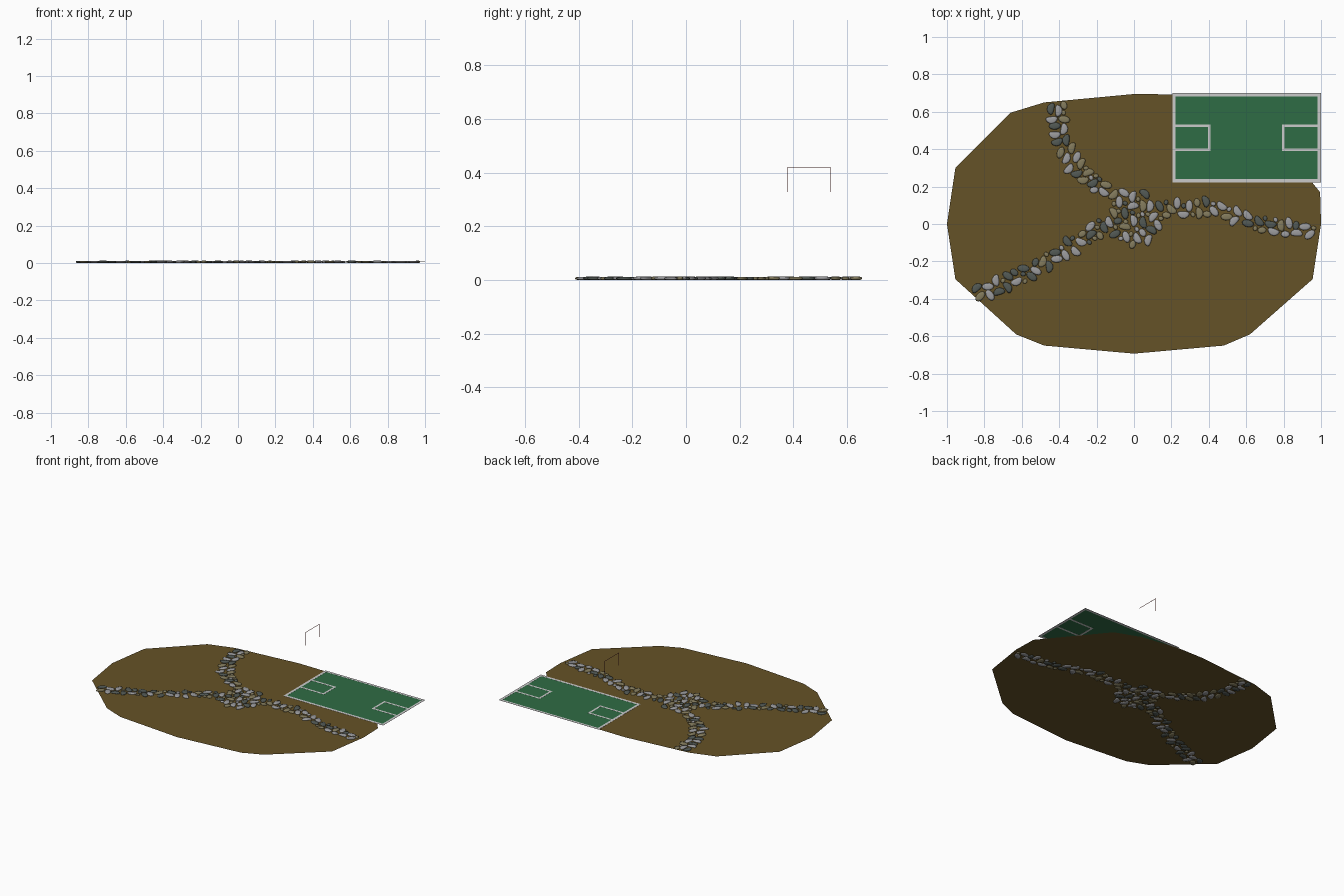
import bpy, bmesh, math, random
from mathutils import Vector

if "Cube" in bpy.data.objects:
    bpy.data.objects.remove(bpy.data.objects["Cube"])

random.seed(7)


def material(name, rgb):
    m = bpy.data.materials.new(name)
    m.diffuse_color = (*rgb, 1)
    m.use_nodes = True
    m.node_tree.nodes["Principled BSDF"].inputs["Base Color"].default_value = m.diffuse_color
    return m


def finish(bm, name, mat=None):
    mesh = bpy.data.meshes.new(name)
    bm.to_mesh(mesh)
    bm.free()
    if mat:
        mesh.materials.append(mat)
    ob = bpy.data.objects.new(name, mesh)
    bpy.context.collection.objects.link(ob)
    return ob


def box(bm, x0, x1, y0, y1, z0, z1):
    r = bmesh.ops.create_cube(bm, size=1)
    for v in r["verts"]:
        v.co = Vector(((x0 + x1) / 2 + v.co.x * (x1 - x0),
                       (y0 + y1) / 2 + v.co.y * (y1 - y0),
                       (z0 + z1) / 2 + v.co.z * (z1 - z0)))


# ground: flat many-sided sheet
outline = [(-1, 0), (-.955, -.295), (-.63, -.59), (-.48, -.65), (0, -.693),
           (.48, -.65), (.62, -.59), (.955, -.295), (1, 0), (.995, .17),
           (.66, .58), (.48, .65), (.2, .693), (0, .695), (-.48, .65),
           (-.66, .595), (-.955, .3)]
bm = bmesh.new()
bm.faces.new([bm.verts.new((x, y, .005)) for x, y in outline])
finish(bm, "ground", material("soil", (.13, .085, .02)))

# sports field
X0, X1, Y0, Y1, W = .205, 1.0, .222, .7, .018
bm = bmesh.new()
bm.faces.new([bm.verts.new((x, y, .007)) for x, y in
              ((X0, Y0), (X1, Y0), (X1, Y1), (X0, Y1))])
finish(bm, "field", material("turf", (.028, .15, .058)))

# field markings: border and two end boxes
bm = bmesh.new()
za, zb = .0065, .0075
box(bm, X0, X1, Y0, Y0 + W, za, zb)
box(bm, X0, X1, Y1 - W, Y1, za, zb)
box(bm, X0, X0 + W, Y0 + W, Y1 - W, za, zb)
box(bm, X1 - W, X1, Y0 + W, Y1 - W, za, zb)
for edge, inner in ((X0 + W, .41), (X1 - W, .79)):
    s = .014 if inner > edge else -.014
    a, b = sorted((edge, inner))
    box(bm, a, b, .39, .404, za, zb)
    box(bm, a, b, .519, .533, za, zb)
    a, b = sorted((inner - s, inner))
    box(bm, a, b, .404, .519, za, zb)
finish(bm, "field_markings")

# thin floating goal frame
bm = bmesh.new()
T = .002
for y in (.377, .54):
    box(bm, .269, .271, y - T / 2, y + T / 2, .328, .42)
box(bm, .269, .271, .376, .541, .418, .42)
finish(bm, "goal_frame", material("goal_red", (.3, .06, .05)))

# path centre lines (the central plaza is a disc)
paths = [[(-.835, -.375), (-.6, -.28), (-.4, -.16), (-.15, 0)],
         [(-.41, .635), (-.4, .5), (-.33, .32), (-.2, .21), (-.1, .15)],
         [(.12, .08), (.4, .085), (.65, .01), (.955, -.05)]]
segments = [(Vector(a), Vector(b)) for p in paths for a, b in zip(p, p[1:])]
lengths = [(b - a).length for a, b in segments]


def random_spot():
    if random.random() < .28:
        r, t = .145 * math.sqrt(random.random()), random.uniform(0, math.tau)
        return Vector((r * math.cos(t), .035 + r * math.sin(t)))
    a, b = random.choices(segments, lengths)[0]
    d = (b - a).normalized()
    return a.lerp(b, random.random()) + Vector((-d.y, d.x)) * random.uniform(-.036, .036)


def stone(bm, c, ang, length, width, bend, top):
    # rounded bean: stacked 10-sided rings, squeezed at top and bottom
    rings = []
    for k, z in ((.65, 0), (.95, .003), (1, .006), (.92, top - .002), (.6, top)):
        ring = []
        for i in range(10):
            t = math.tau * i / 10
            u, v = k * length * math.cos(t), k * width * math.sin(t)
            v += bend * ((u / length) ** 2 - .4)
            ring.append(bm.verts.new((c.x + u * math.cos(ang) - v * math.sin(ang),
                                      c.y + u * math.sin(ang) + v * math.cos(ang), z)))
        rings.append(ring)
    bm.faces.new(rings[0][::-1])
    bm.faces.new(rings[-1])
    for lo, hi in zip(rings, rings[1:]):
        for i in range(10):
            j = (i + 1) % 10
            bm.faces.new((lo[i], lo[j], hi[j], hi[i]))


# paving stones: scatter without overlap, long beans first, small pebbles as filler
kinds = [("pale_stones", (.33, .33, .34)), ("dark_stones", (.085, .1, .09)),
         ("tan_stones", (.23, .2, .11))]
meshes = [bmesh.new() for _ in kinds]
discs = []
for tries, half, rad in ((5000, .014, .0185), (6000, .007, .0165), (6000, .003, .011)):
    for _ in range(tries):
        c, ang = random_spot(), random.uniform(0, math.pi)
        d = Vector((math.cos(ang), math.sin(ang))) * half
        mine = [c - d, c + d]
        if any((p - q).length < (rad + r) * .93 for p in mine for q, r in discs):
            continue
        discs += [(p, rad) for p in mine]
        k = random.choice((0, 0, 1, 1, 2)) if half > .01 else random.choice((0, 1, 2, 2))
        bend = random.choice((-.008, 0, .008)) if half > .01 else 0
        stone(meshes[k], c, ang, half + rad, rad * 1.05, bend, random.uniform(.0105, .0125))

for bm, (name, rgb) in zip(meshes, kinds):
    ob = finish(bm, name, material(name, rgb))
    for p in ob.data.polygons:
        p.use_smooth = True
